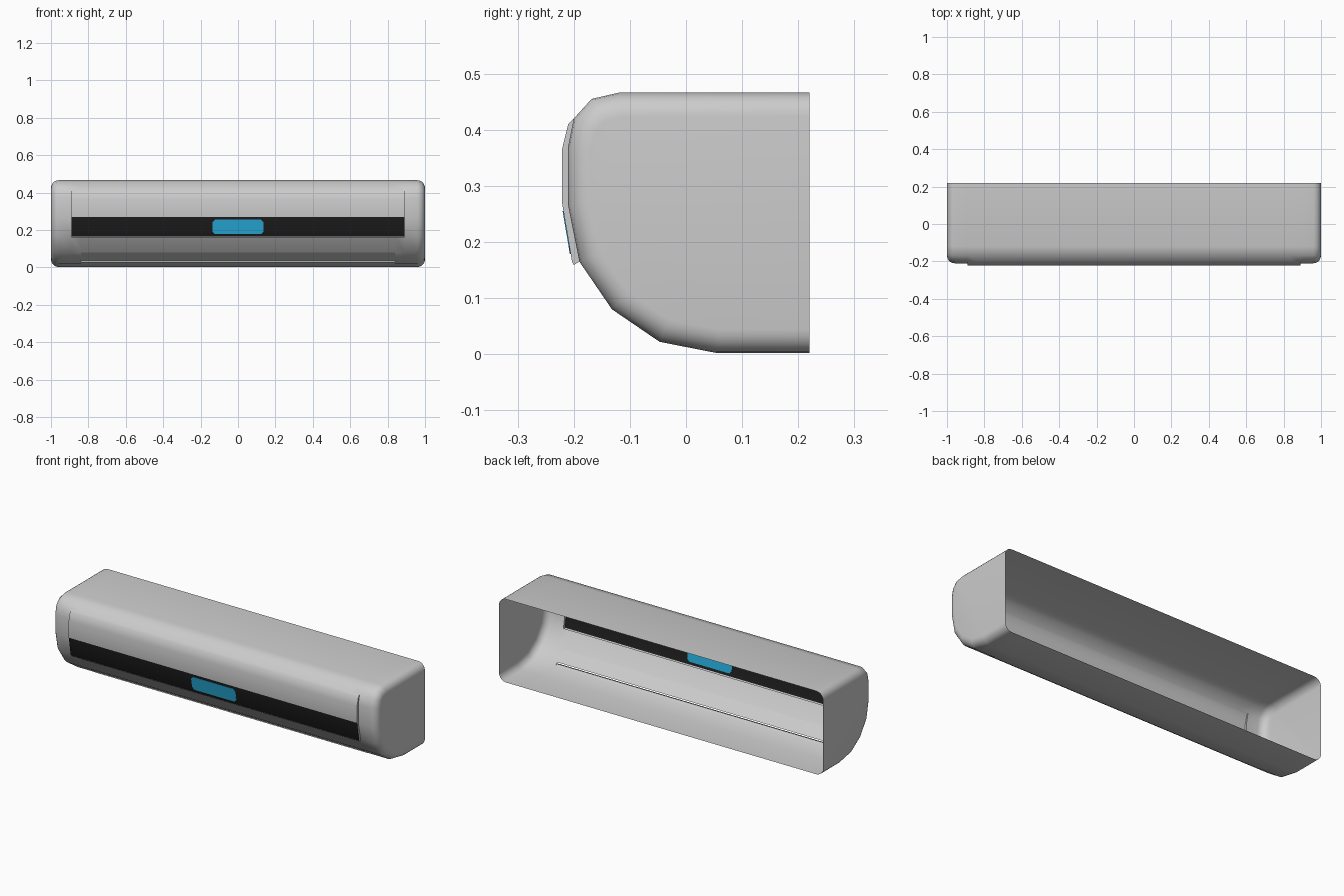
import bpy, bmesh, math
from mathutils import Vector

cube = bpy.data.objects.get("Cube")
if cube:
    bpy.data.objects.remove(cube)


def material(name, rgb):
    m = bpy.data.materials.new(name)
    m.use_nodes = True
    m.diffuse_color = (*rgb, 1)
    m.node_tree.nodes["Principled BSDF"].inputs["Base Color"].default_value = (*rgb, 1)
    return m


GREY = material("light grey plastic", (0.6, 0.6, 0.6))
BLACK = material("black band", (0.012, 0.012, 0.012))
BLUE = material("blue display", (0.02, 0.42, 0.72))


def finish(name, bm, mats, angle=40):
    """Orient faces outward, make the object and smooth it."""
    bmesh.ops.recalc_face_normals(bm, faces=bm.faces)
    middle = Vector((0, 0.1, 0.23))
    if sum(f.normal.dot(f.calc_center_median() - middle) * f.calc_area() for f in bm.faces) < 0:
        bmesh.ops.reverse_faces(bm, faces=bm.faces)
    mesh = bpy.data.meshes.new(name)
    bm.to_mesh(mesh)
    bm.free()
    for m in mats:
        mesh.materials.append(m)
    ob = bpy.data.objects.new(name, mesh)
    bpy.context.collection.objects.link(ob)
    bpy.ops.object.select_all(action="DESELECT")
    ob.select_set(True)
    bpy.context.view_layer.objects.active = ob
    bpy.ops.object.shade_smooth_by_angle(angle=math.radians(angle))
    return ob


def loft(stations, skip=lambda x, seg: False):
    """Join (x, profile) stations into a sheet, leaving out skipped cells."""
    bm = bmesh.new()
    rows = [[bm.verts.new((x, y, z)) for y, z in prof] for x, prof in stations]
    for i in range(len(rows) - 1):
        x = (stations[i][0] + stations[i + 1][0]) / 2
        for j in range(len(rows[i]) - 1):
            if not skip(x, j):
                bm.faces.new((rows[i][j], rows[i + 1][j], rows[i + 1][j + 1], rows[i][j + 1]))
    return bm, rows


def inset(profile, d):
    """Move an open profile inward, keeping its ends on the back plane."""
    pts = [Vector(p) for p in profile]
    normals = []
    for a, b in zip(pts, pts[1:]):
        t = (b - a).normalized()
        normals.append(Vector((-t.y, t.x)))
    out = []
    for i, p in enumerate(pts):
        n0, n1 = normals[max(i - 1, 0)], normals[min(i, len(normals) - 1)]
        out.append(tuple(p + (n0 + n1) * (d / (1 + n0.dot(n1)))))
    return out


# Housing: open at the back, with openings for the front panel and the louver
PROFILE = [(0.22, 0.466), (-0.12, 0.466), (-0.168, 0.455), (-0.2, 0.42), (-0.21, 0.37),
           (-0.21, 0.265), (-0.19, 0.165), (-0.132, 0.08), (-0.047, 0.022),
           (0.055, 0.002), (0.22, 0.002)]
PANEL_X, VENT_X, R = 0.89, 0.84, 0.042
half = [(VENT_X, PROFILE), (PANEL_X, PROFILE)]
for k in range(6):
    a = math.radians(18 * k)
    half.append((1 - R + R * math.sin(a), inset(PROFILE, R * (1 - math.cos(a)))))
stations = [(-x, p) for x, p in reversed(half)] + half


def opening(x, seg):
    return (abs(x) < PANEL_X and 3 <= seg <= 5) or (abs(x) < VENT_X and seg == 7)


bm, rows = loft(stations, opening)
for row in (rows[0], rows[-1]):
    bm.faces.new(row)
finish("housing", bm, [GREY])

# Front panel: raised sheet with a black lower band and closed sides
SHEET = [(-0.2, 0.42), (-0.21, 0.41), (-0.221, 0.365), (-0.221, 0.27),
         (-0.203, 0.164), (-0.2, 0.159), (-0.19, 0.165)]
bm, rows = loft([(-PANEL_X, SHEET), (PANEL_X, SHEET)])
for f in bm.faces:
    if 0.17 < f.calc_center_median().z < 0.27:
        f.material_index = 1
for row, x in zip((rows[0], rows[-1]), (-PANEL_X, PANEL_X)):
    seat = [bm.verts.new((x, y, z)) for y, z in reversed(PROFILE[4:6])]
    bm.faces.new(row + seat)
finish("front_panel", bm, [GREY, BLACK])

# Display: thin chamfered plate set through the black band
bm = bmesh.new()
top, low = Vector((0, *SHEET[3])), Vector((0, *SHEET[4]))
along = (low - top).normalized()
out = Vector((0, along.z, -along.y)).normalized()
mid = (top + low) / 2
w, h, c = 0.137, 0.039, 0.014
outline = [(-w, h - c), (-w + c, h), (w - c, h), (w, h - c),
           (w, c - h), (w - c, -h), (c - w, -h), (-w, c - h)]
loops = [[bm.verts.new(mid + Vector((u, 0, 0)) - along * v + out * s) for u, v in outline]
         for s in (-0.0015, 0.0015)]
for loop in loops:
    bm.faces.new(loop)
for i in range(len(outline)):
    j = (i + 1) % len(outline)
    bm.faces.new((loops[0][i], loops[0][j], loops[1][j], loops[1][i]))
bmesh.ops.recalc_face_normals(bm, faces=bm.faces)
finish("display", bm, [BLUE], 20)

# Air louver and the small lip under its slot
for name, prof in (("air_louver", [(-0.132, 0.08), (-0.066, 0.036)]),
                   ("louver_lip", [(-0.056, 0.036), (-0.062, 0.029), (-0.047, 0.022)])):
    bm, rows = loft([(-VENT_X, prof), (VENT_X, prof)])
    finish(name, bm, [GREY], 20)
